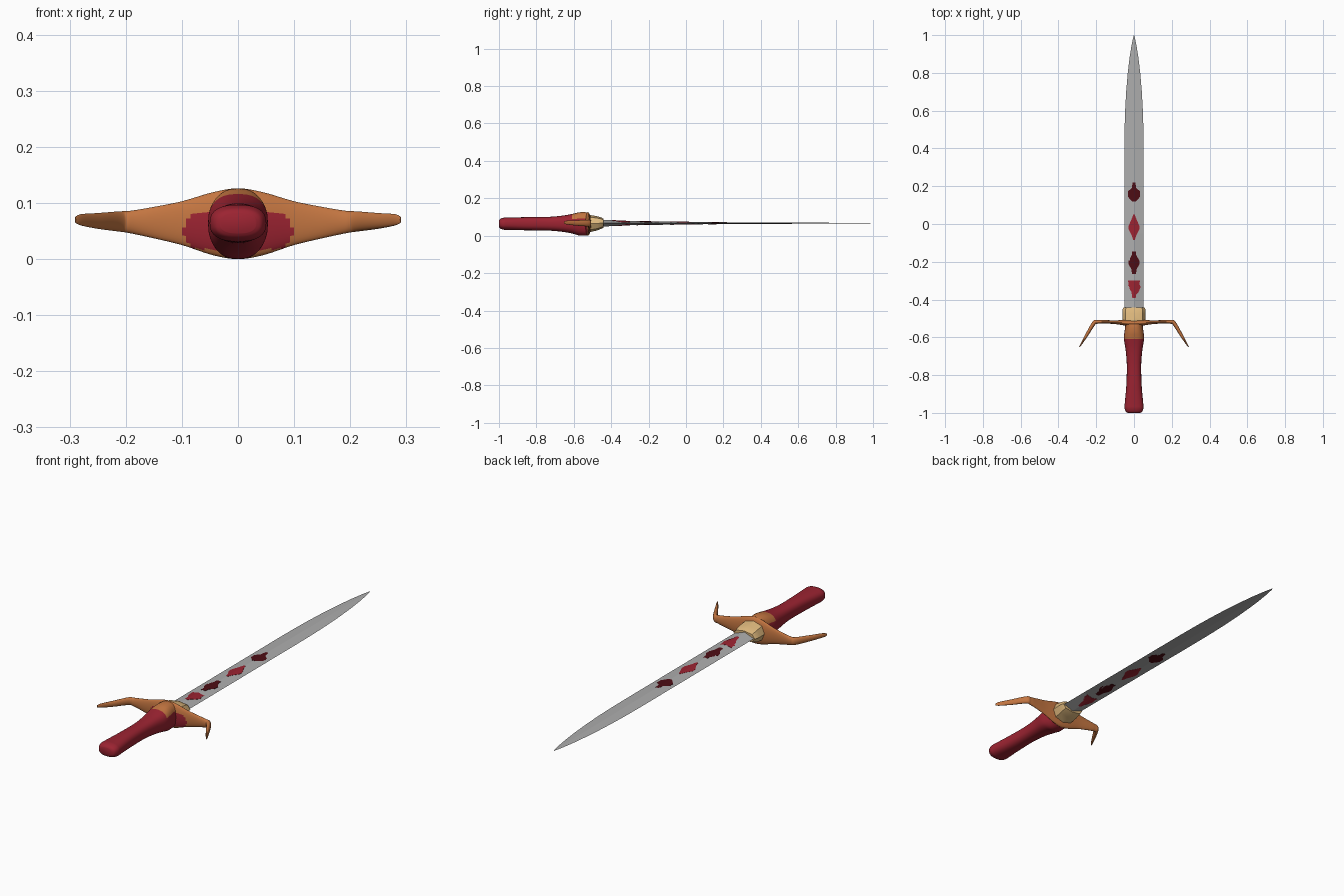
import bpy, bmesh, math
from mathutils import Vector

if "Cube" in bpy.data.objects:
    bpy.data.objects.remove(bpy.data.objects["Cube"])


def material(name, rgb):
    m = bpy.data.materials.new(name)
    m.diffuse_color = (*rgb, 1)
    m.use_nodes = True
    m.node_tree.nodes["Principled BSDF"].inputs["Base Color"].default_value = m.diffuse_color
    return m


STEEL = material("steel grey", (0.42, 0.42, 0.42))
RED = material("crimson", (0.33, 0.017, 0.031))
DARK = material("dark red", (0.075, 0.004, 0.007))
BRONZE = material("bronze", (0.55, 0.18, 0.053))
TAN = material("pale gold", (0.73, 0.48, 0.205))


def finish(name, bm, mats, angle=None, rule=None):
    bmesh.ops.recalc_face_normals(bm, faces=bm.faces)
    bm.normal_update()
    if rule:
        for f in bm.faces:
            f.material_index = rule(f.calc_center_median(), f.normal)
    mesh = bpy.data.meshes.new(name)
    bm.to_mesh(mesh)
    bm.free()
    ob = bpy.data.objects.new(name, mesh)
    bpy.context.collection.objects.link(ob)
    for m in mats:
        mesh.materials.append(m)
    if angle:
        bpy.ops.object.select_all(action='DESELECT')
        ob.select_set(True)
        bpy.context.view_layer.objects.active = ob
        bpy.ops.object.shade_smooth_by_angle(angle=math.radians(angle))
    return ob


def spline(p, t):
    """Catmull-Rom through rows of numbers."""
    i = min(int(t), len(p) - 2)
    t -= i
    a, b, c, d = p[max(i - 1, 0)], p[i], p[i + 1], p[min(i + 2, len(p) - 1)]
    return [0.5 * (2 * q + (s - o) * t + (2 * o - 5 * q + 4 * s - r) * t * t
                   + (3 * q - o - 3 * s + r) * t ** 3) for o, q, s, r in zip(a, b, c, d)]


def loft(name, rows, mats, sides=24, power=2.0, sub=1, angle=50, rule=None):
    """Rows: x, y, z, turn of the section in degrees, half width, half height."""
    bm = bmesh.new()
    rings = []
    for k in range((len(rows) - 1) * sub + 1):
        x, y, z, turn, a, b = spline(rows, k / sub)
        u = Vector((math.cos(math.radians(turn)), math.sin(math.radians(turn)), 0))
        ring = []
        for j in range(sides):
            t = 2 * math.pi * j / sides
            c, s = math.cos(t), math.sin(t)
            c = math.copysign(abs(c) ** (2 / power), c)
            s = math.copysign(abs(s) ** (2 / power), s)
            ring.append(bm.verts.new(Vector((x, y, z)) + u * a * c + Vector((0, 0, b * s))))
        rings.append(ring)
    for r, q in zip(rings, rings[1:]):
        for j in range(sides):
            i = (j + 1) % sides
            bm.faces.new((r[j], r[i], q[i], q[j]))
    bm.faces.new(rings[0])
    bm.faces.new(rings[-1])
    return finish(name, bm, mats, angle, rule)


# grip with swollen shoulder: y, half width, half height
grip = [(-1.0, .032, .018), (-.993, .043, .026), (-.975, .05, .032), (-.95, .049, .033),
        (-.86, .041, .035), (-.75, .038, .036), (-.67, .044, .042), (-.61, .053, .052),
        (-.575, .051, .061), (-.545, .047, .063), (-.52, .047, .06)]
loft("grip", [(0, y, .064 if y < -.6 else .063, 0, a, b) for y, a, b in grip],
     [RED, BRONZE], sides=32, power=2.5, sub=5,
     rule=lambda c, n: int(c.y > -.612 and c.z > .088))

# crossguard: x, y, z, turn, half thickness, half height (right arm, mirrored)
arm = [(.045, -.523, .063, 90, .015, .056), (.1, -.520, .064, 90, .010, .039),
       (.15, -.518, .065, 90, .009, .028), (.192, -.518, .066, 88, .010, .020),
       (.212, -.525, .067, 55, .011, .018), (.25, -.587, .068, 32, .008, .014),
       (.28, -.637, .070, 30, .004, .010), (.29, -.652, .070, 30, .001, .005)]
rows = ([(-x, y, z, 180 - t, a, b) for x, y, z, t, a, b in reversed(arm)]
        + [(0, -.525, .063, 90, .018, .063)] + arm)
loft("crossguard", rows, [BRONZE, RED], sides=32, power=2.0, sub=7,
     rule=lambda c, n: int(n.y < -.2 and abs(c.x) < .1 - abs(c.z - .05) * .6
                           and .018 < c.z < .08))

# faceted collar at the blade root
loft("collar", [(0, -.515, .065, 0, .060, .046), (0, -.475, .066, 0, .061, .038),
                (0, -.452, .067, 0, .060, .030), (0, -.441, .067, 0, .056, .024)],
     [TAN], sides=8, power=2.3, angle=25)

# blade: y, half width, half thickness
CZ = .067
profile = [(-.46, .051, .019), (-.3, .051, .011), (-.05, .051, .0075), (.16, .051, .005),
           (.4, .051, .004), (.5, .050, .0035), (.6, .047, .003), (.7, .0415, .0025),
           (.8, .033, .002), (.88, .0235, .0015), (.94, .014, .001), (.98, .006, .0006),
           (1.0, .0008, .0003)]
bm = bmesh.new()
rings = [[bm.verts.new(p) for p in ((w, y, CZ), (0, y, CZ + t), (-w, y, CZ), (0, y, CZ - t))]
         for y, w, t in profile]
for r, q in zip(rings, rings[1:]):
    for j in range(4):
        i = (j + 1) % 4
        bm.faces.new((r[j], r[i], q[i], q[j]))
bm.faces.new(rings[0])
bm.faces.new(rings[-1])
finish("blade", bm, [STEEL])


def thickness(y):
    for (y0, _, t0), (y1, _, t1) in zip(profile, profile[1:]):
        if y0 <= y <= y1:
            return t0 + (t1 - t0) * (y - y0) / (y1 - y0)


# painted marks on both blade faces: rows of y, half width
marks = [("first", RED, [(-.30, .032), (-.315, .028), (-.335, .035), (-.36, .024),
                         (-.375, .011), (-.392, .009)]),
         ("second", DARK, [(-.145, .011), (-.165, .012), (-.195, .029), (-.215, .028),
                           (-.24, .013), (-.265, .011)]),
         ("third", RED, [(.05, .004), (.02, .015), (-.01, .029), (-.03, .028),
                         (-.06, .012), (-.085, .004)]),
         ("fourth", DARK, [(.22, .007), (.19, .012), (.172, .033), (.145, .033),
                           (.125, .015), (.118, .008)])]
for label, mat, outline in marks:
    bm = bmesh.new()
    for side in (1, -1):
        strip = []
        for y, w in outline:
            t = thickness(y)
            strip.append([bm.verts.new((x, y, CZ + side * (t * (1 - abs(x) / .051) + d)))
                          for x, d in ((-w, .0008), (0, .0008), (w, .0008),
                                       (w, -.0004), (0, -.0004), (-w, -.0004))])
        for r, q in zip(strip, strip[1:]):
            for j in range(6):
                i = (j + 1) % 6
                bm.faces.new((r[j], r[i], q[i], q[j]))
        bm.faces.new(strip[0])
        bm.faces.new(strip[-1])
    finish(label + "_blade_mark", bm, [mat])
